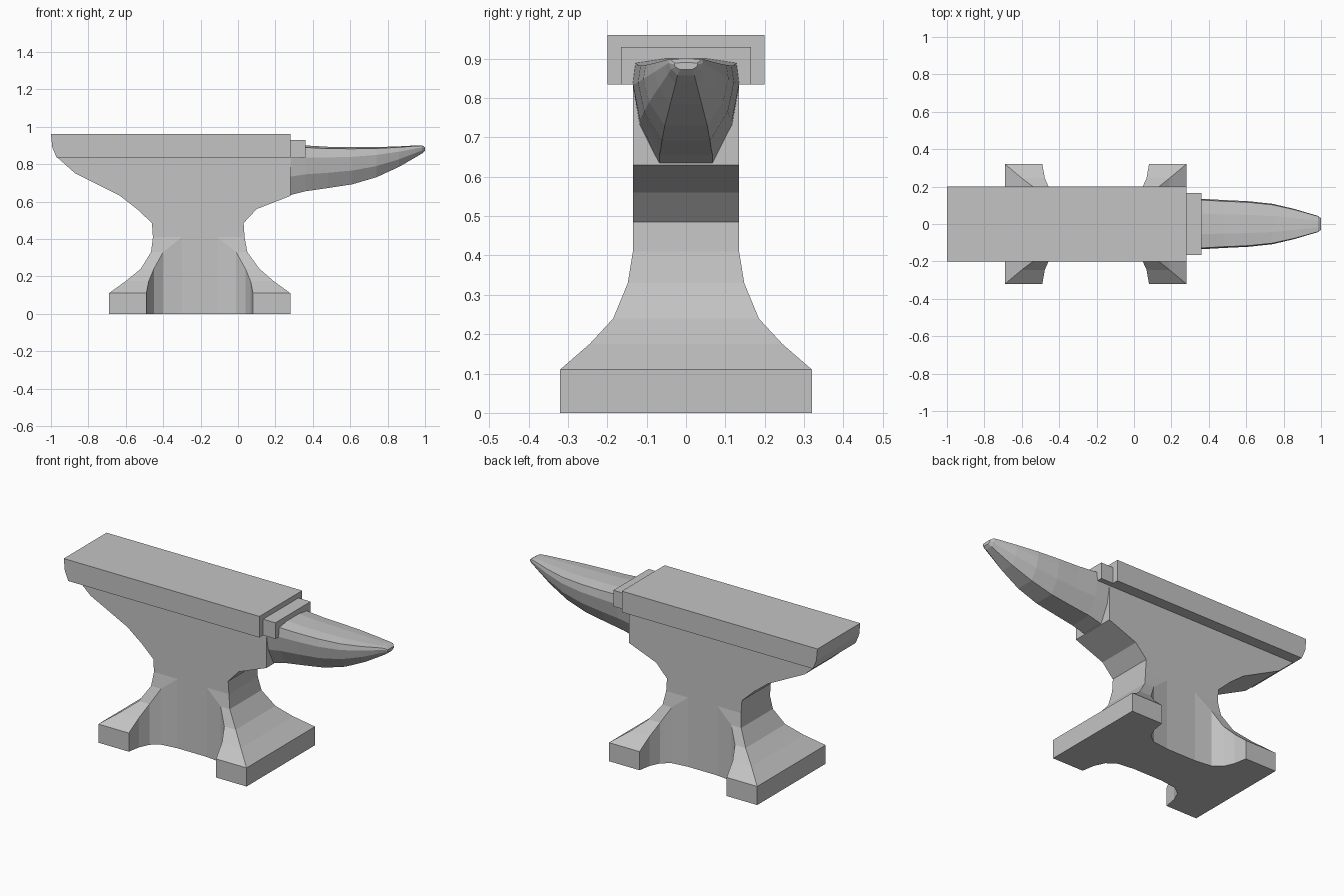
import bpy, bmesh

cube = bpy.data.objects.get("Cube")
if cube:
    bpy.data.objects.remove(cube, do_unlink=True)

# One steel colour
steel = bpy.data.materials.new("grey_steel")
steel.use_nodes = True
colour = (0.55, 0.55, 0.55, 1)
steel.diffuse_color = colour
bsdf = next(n for n in steel.node_tree.nodes if n.type == 'BSDF_PRINCIPLED')
bsdf.inputs["Base Color"].default_value = colour


def loft(name, rings):
    """Skin a stack of equal-length point rings and cap both ends."""
    bm = bmesh.new()
    rows = [[bm.verts.new(p) for p in ring] for ring in rings]
    n = len(rows[0])
    for a, b in zip(rows, rows[1:]):
        for i in range(n):
            j = (i + 1) % n
            bm.faces.new((a[i], a[j], b[j], b[i]))
    bm.faces.new(rows[0][::-1])
    bm.faces.new(rows[-1])
    bmesh.ops.remove_doubles(bm, verts=bm.verts, dist=0.0005)
    bmesh.ops.recalc_face_normals(bm, faces=bm.faces)
    mesh = bpy.data.meshes.new(name)
    bm.to_mesh(mesh)
    bm.free()
    mesh.materials.append(steel)
    obj = bpy.data.objects.new(name, mesh)
    bpy.context.collection.objects.link(obj)
    return obj


def rect(x0, x1, w, z):
    return [(x0, -w, z), (x1, -w, z), (x1, w, z), (x0, w, z)]


# Body: levels of (z, left x, right x, half width), from feet to neck to face
levels = [
    (0, -0.69, 0.28, 0.32), (0.11, -0.69, 0.28, 0.32),
    (0.175, -0.60, 0.19, 0.245), (0.24, -0.52, 0.115, 0.185),
    (0.33, -0.465, 0.05, 0.148), (0.41, -0.455, 0.035, 0.135),
    (0.485, -0.46, 0.03, 0.135), (0.56, -0.54, 0.10, 0.135),
    (0.63, -0.63, 0.28, 0.135), (0.75, -0.87, 0.28, 0.135),
    (0.835, -0.965, 0.28, 0.135),
]
# Upright scoop between the feet: (offset from waist centre, half width)
scoop = [(0.285, 0.32), (0.272, 0.245), (0.245, 0.185),
         (0.195, 0.148), (0.095, 0.135)]
centre = -0.205


def body_ring(z, x0, x1, w):
    start = next(p for p in scoop if p[1] <= w)
    half = [p if p[1] <= w else start for p in scoop]
    plan = [(x0, w)] + [(centre - d, y) for d, y in half]
    plan += [(centre + d, y) for d, y in reversed(half)] + [(x1, w)]
    return ([(x, -y, z) for x, y in plan]
            + [(x, y, z) for x, y in reversed(plan)])


loft("body", [body_ring(*lv) for lv in levels])

# Working face with undercut heel, and the cutting step
loft("face_plate", [rect(-0.97, 0.28, 0.20, 0.835),
                    rect(-0.993, 0.28, 0.20, 0.89),
                    rect(-1, 0.28, 0.20, 0.96)])
loft("step_block", [rect(0.27, 0.36, 0.165, 0.835),
                    rect(0.27, 0.36, 0.165, 0.93)])

# Horn: stations of (x, half width, bottom z, top z)
stations = [
    (0.26, 0.135, 0.63, 0.90), (0.36, 0.135, 0.655, 0.90),
    (0.48, 0.128, 0.672, 0.893), (0.61, 0.122, 0.692, 0.891),
    (0.74, 0.108, 0.73, 0.891), (0.86, 0.08, 0.785, 0.895),
    (0.95, 0.053, 0.837, 0.90), (0.985, 0.043, 0.858, 0.90),
    (1.0, 0.03, 0.872, 0.89),
]
# Cross-section: (share of half width, share of height)
section = [(0.4, 1), (0.95, 0.955), (1, 0.74), (0.87, 0.37), (0.5, 0)]


def horn_ring(x, w, low, high):
    side = [(x, w * u, low + (high - low) * v) for u, v in section]
    return side + [(x, -y, z) for _, y, z in reversed(side)]


loft("horn", [horn_ring(*s) for s in stations])
